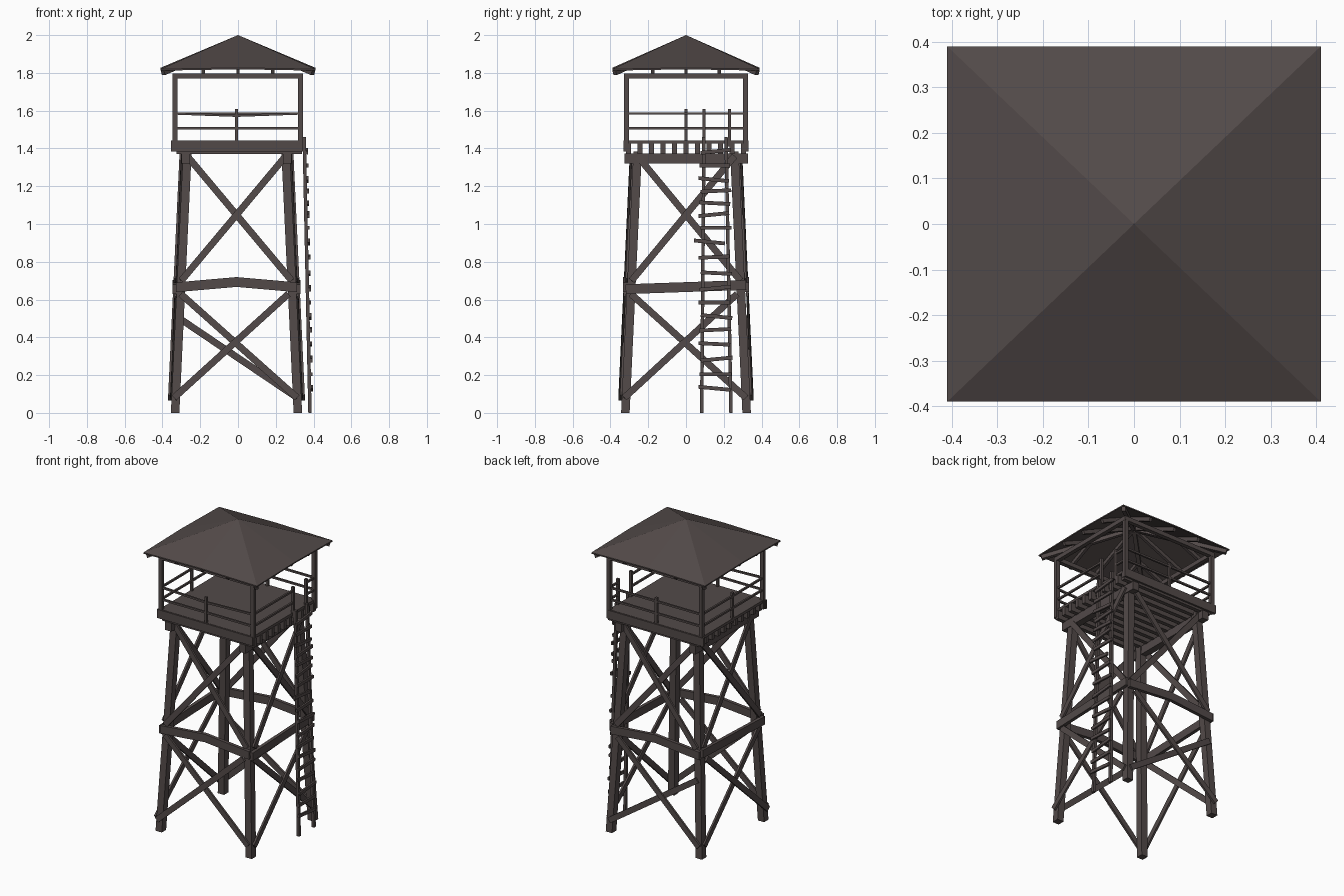
import bpy, bmesh
from mathutils import Vector as V

if "Cube" in bpy.data.objects:
    bpy.data.objects.remove(bpy.data.objects["Cube"])

wood = bpy.data.materials.new("dark weathered wood")
wood.diffuse_color = (0.085, 0.068, 0.066, 1)
wood.use_nodes = True
wood.node_tree.nodes["Principled BSDF"].inputs["Base Color"].default_value = wood.diffuse_color
CX = -0.008          # tower centre in x


def finish(name, bm):
    bmesh.ops.recalc_face_normals(bm, faces=bm.faces)
    me = bpy.data.meshes.new(name)
    bm.to_mesh(me)
    bm.free()
    me.materials.append(wood)
    ob = bpy.data.objects.new(name, me)
    bpy.context.collection.objects.link(ob)


def beam(bm, pts, w, t, n=(0, 0, 1), axes=None):
    """Rectangular timber along pts: t thick along n, w wide across."""
    pts = [V(p) for p in pts]
    d = (pts[-1] - pts[0]).normalized()
    if axes:
        u, v = V(axes[0]), V(axes[1])
    else:
        u = d.cross(V(n)).normalized()
        v = u.cross(d).normalized()
    rings = [[bm.verts.new(p + u * a * w / 2 + v * b * t / 2)
              for a, b in ((-1, -1), (1, -1), (1, 1), (-1, 1))] for p in pts]
    for r, s in zip(rings, rings[1:]):
        for i in range(4):
            bm.faces.new((r[i], r[(i + 1) % 4], s[(i + 1) % 4], s[i]))
    bm.faces.new(rings[0][::-1])
    bm.faces.new(rings[-1])


def single(name, *args, **kw):
    bm = bmesh.new()
    beam(bm, *args, **kw)
    finish(name, bm)


def half(z, axis):
    """Half spacing of the leg centres at height z."""
    return (0.325 if axis == 'x' else 0.321) - 0.047 * z


# legs leaning inwards
for sx in (-1, 1):
    for sy in (-1, 1):
        single("leg", [(CX + sx * half(z, 'x'), sy * half(z, 'y'), z) for z in (0, 1.385)],
               0.045, 0.045, axes=((1, 0, 0), (0, 1, 0)))


def on_side(side, s, k, z, out):
    """Point on a tower side: k runs -1..1 between legs, out pushes outwards."""
    if side == 'fb':
        return (CX + k * half(z, 'x'), s * (half(z, 'y') + out), z)
    return (CX + s * (half(z, 'x') + out), k * half(z, 'y'), z)


# cross braces and middle girts on all four sides
for side in ('fb', 'lr'):
    for s in (-1, 1):
        n = (0, s, 0) if side == 'fb' else (s, 0, 0)
        bm = bmesh.new()
        low = 0.5 if side == 'fb' and s == 1 else 0.63
        for k0, z0, k1, z1, o in ((-1, 1.36, 1, 0.70, .026), (1, 1.36, -1, 0.70, -.026),
                                  (-1, low, 1, 0.08, .026), (-1.03, 0.08, 0.93, 0.63, -.026)):
            o = o if o > 0 else 0.034
            beam(bm, [on_side(side, s, k0, z0, o), on_side(side, s, k1, z1, o)], 0.036, 0.013, n)
        finish("cross_braces", bm)
        if side == 'fb':
            g = [on_side(side, s, k, z, 0.034) for k, z in ((-1.09, .665), (0, .693), (1.09, .665))]
        else:
            g = [on_side(side, s, -1.1, .655, 0.034), on_side(side, s, 1.1, .677, 0.034)]
        single("middle_girt", g, 0.052, 0.022, n)

# platform girders, joists, edge boards and floor
for sx in (-1, 1):
    single("platform_girder", [(CX + sx * 0.268, y, 1.347) for y in (-0.325, 0.328)], 0.045, 0.055)
bm = bmesh.new()
for i in range(11):
    y = -0.305 + i * 0.061
    beam(bm, [(-0.325, y, 1.398), (0.34, y, 1.398)], 0.026, 0.055)
finish("floor_joists", bm)
for sy in (-1, 1):
    single("platform_edge_board", [(-0.356, sy * 0.322, 1.413), (0.337, sy * 0.322, 1.413)], 0.016, 0.056)
single("floor", [(-0.342, 0, 1.434), (0.334, 0, 1.434)], 0.645, 0.018)

# cabin corner posts and wall plates
X0, X1, Y = -0.334, 0.331, 0.315
up = dict(axes=((1, 0, 0), (0, 1, 0)))
for x in (X0, X1):
    for y in (-Y, Y):
        single("corner_post", [(x, y, 1.385), (x, y, 1.785)], 0.025, 0.025, **up)
    single("wall_plate_side", [(x, -Y - .012, 1.784), (x, Y + .012, 1.784)], 0.026, 0.028)
for y in (-Y, Y):
    single("wall_plate", [(X0 - .012, y, 1.784), (X1 + .012, y, 1.784)], 0.026, 0.028)

# railings, with a gap for the ladder on the right side
bm = bmesh.new()
for z in (1.507, 1.585):
    for y in (-Y, Y):
        sag = 0.012 if z > 1.55 and y < 0 else 0
        beam(bm, [(X0, y, z), (CX, y, z - sag), (X1, y, z)], 0.012, 0.012)
    beam(bm, [(X0, -Y, z), (X0, Y, z)], 0.012, 0.012)
    beam(bm, [(X1, -Y, z), (X1, 0.095, z)], 0.012, 0.012)
    beam(bm, [(X1, 0.23, z), (X1, Y, z)], 0.012, 0.012)
finish("railings", bm)
bm = bmesh.new()
for x, y in ((CX, -Y), (CX, Y), (X0, 0), (X1, 0.095), (X1, 0.23)):
    beam(bm, [(x, y, 1.41), (x, y, 1.61)], 0.016, 0.016, **up)
finish("railing_posts", bm)


# roof: thin pyramid with a slightly raised middle of each eave
def roof_z(d):
    return 1.82 + 0.18 * (1 - d)


RX, RY = 0.41, 0.39
bm = bmesh.new()
grid = [(-1, -1), (0, -1), (1, -1), (1, 0), (1, 1), (0, 1), (-1, 1), (-1, 0)]
for_ring = lambda dz: [bm.verts.new((a * RX, b * RY, 1.82 + dz + (0 if a * b else 0.007))) for a, b in grid]
top, bot = for_ring(0), for_ring(-0.008)
apex, under = bm.verts.new((0, 0, 2.0)), bm.verts.new((0, 0, 1.988))
for i in range(8):
    j = (i + 1) % 8
    bm.faces.new((top[i], top[j], apex))
    bm.faces.new((bot[j], bot[i], under))
    bm.faces.new((bot[i], bot[j], top[j], top[i]))
finish("roof", bm)

# hip rafters and common rafters under the roof
bm = bmesh.new()
for sx in (-1, 1):
    for sy in (-1, 1):
        beam(bm, [(sx * RX * d, sy * RY * d, roof_z(d) - 0.024) for d in (0.97, 0.02)], 0.024, 0.028)
finish("hip_rafters", bm)
bm = bmesh.new()
for s in (-1, 1):
    for k in (-0.45, 0, 0.45):
        for ax in (0, 1):
            pts = []
            for d in (0.96, max(abs(k), 0.03)):
                a, b = (k, s * d) if ax else (s * d, k)
                pts.append((a * RX, b * RY, roof_z(d) - 0.02))
            beam(bm, pts, 0.018, 0.024)
finish("common_rafters", bm)


# ladder leaning on the right side
def ladder_x(z):
    return 0.381 - 0.021 * z


for y0, y1 in ((0.083, 0.095), (0.238, 0.212)):
    single("ladder_rail", [(ladder_x(0), y0, 0), (ladder_x(1.46), y1, 1.46)], 0.018, 0.018, **up)
bm = bmesh.new()
for i, z in enumerate((.13, .205, .285, .365, .44, .51, .585, .66, .74, .825, .905, .98,
                       1.05, 1.11, 1.175, 1.235, 1.31, 1.385)):
    shift = -0.03 if i == 10 else 0.006 * (i % 3 - 1)
    tilt = 0.004 * ((i * 2) % 5 - 2)
    x = ladder_x(z) + 0.013
    beam(bm, [(x, 0.072 + shift, z - tilt), (x, 0.243 + shift - 0.008 * z, z + tilt)], 0.012, 0.02)
finish("ladder_rungs", bm)
